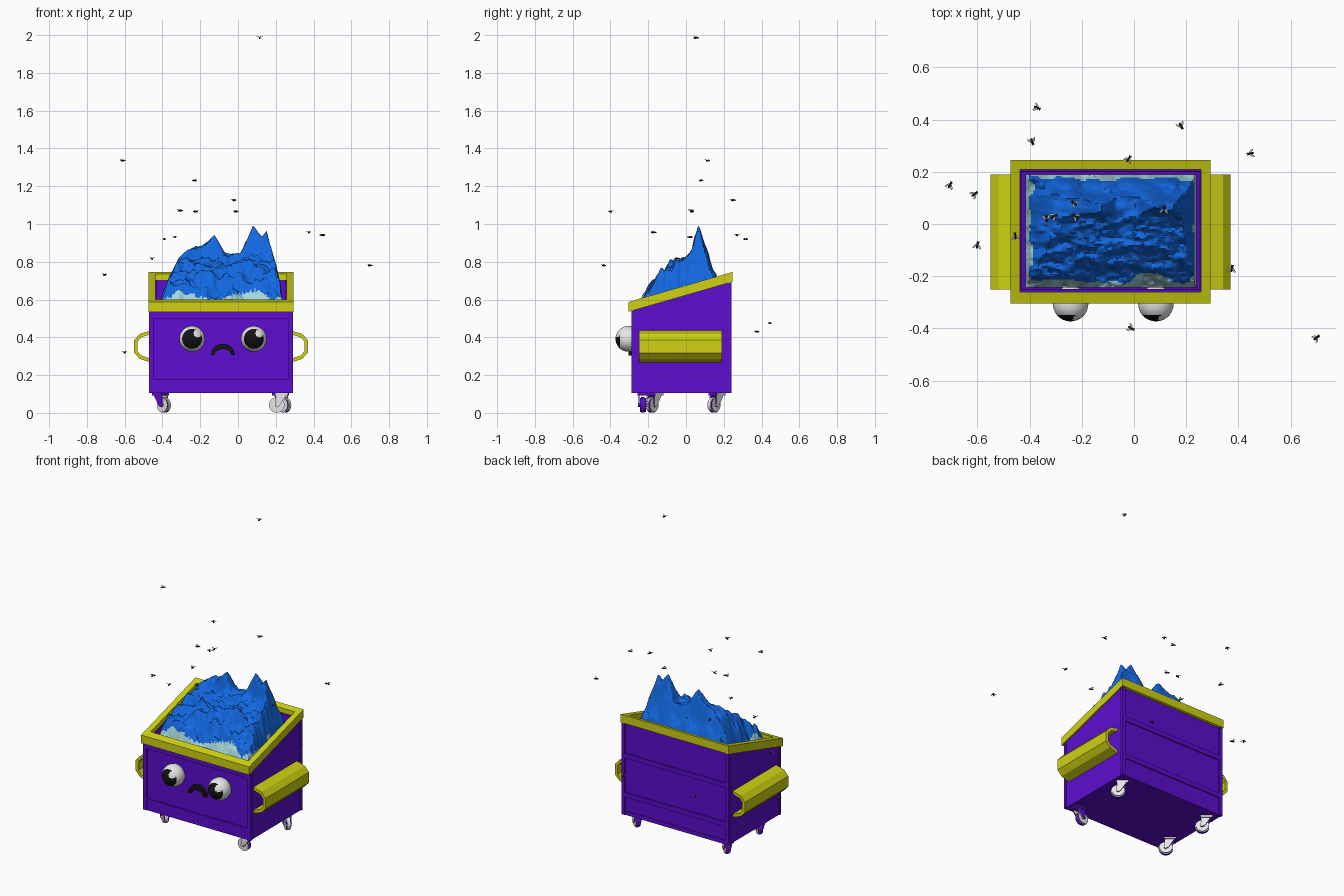
import bpy, bmesh, math, random
from math import radians, sin, cos, pi
from mathutils import Vector, Matrix, noise

if "Cube" in bpy.data.objects:
    bpy.data.objects.remove(bpy.data.objects["Cube"])
random.seed(4)
CX = -0.09  # centre line of the bin


def material(name, r, g, b):
    m = bpy.data.materials.new(name)
    m.use_nodes = True
    m.diffuse_color = (r, g, b, 1)
    m.node_tree.nodes["Principled BSDF"].inputs["Base Color"].default_value = (r, g, b, 1)
    return m


PURPLE = material("purple", 0.11, 0.004, 0.62)
YELLOW = material("yellow", 0.62, 0.64, 0.006)
BLUE = material("flame blue", 0.006, 0.14, 0.76)
TEAL = material("pale teal", 0.38, 0.68, 0.72)
WHITE = material("white", 0.8, 0.8, 0.8)
BLACK = material("black", 0.006, 0.006, 0.006)
RED = material("red", 0.5, 0.06, 0.03)
GREY = material("wing grey", 0.5, 0.5, 0.5)


def finish(name, bm, mats, smooth=None, recalc=True):
    if recalc:
        bmesh.ops.recalc_face_normals(bm, faces=bm.faces)
    me = bpy.data.meshes.new(name)
    bm.to_mesh(me)
    bm.free()
    for m in mats:
        me.materials.append(m)
    ob = bpy.data.objects.new(name, me)
    bpy.context.collection.objects.link(ob)
    if smooth:
        bpy.ops.object.select_all(action='DESELECT')
        ob.select_set(True)
        bpy.context.view_layer.objects.active = ob
        bpy.ops.object.shade_smooth_by_angle(angle=radians(smooth))
    return ob


def add_prism(bm, pts, lo, hi, axis="y", mat=0):
    """Extrude a flat outline along x or y; the second coordinate is z."""
    place = (lambda p, d: (p[0], d, p[1])) if axis == "y" else (lambda p, d: (d, p[0], p[1]))
    a = [bm.verts.new(place(p, lo)) for p in pts]
    b = [bm.verts.new(place(p, hi)) for p in pts]
    faces = [bm.faces.new(a), bm.faces.new(b[::-1])]
    n = len(pts)
    for i in range(n):
        faces.append(bm.faces.new((a[i], b[i], b[(i + 1) % n], a[(i + 1) % n])))
    for f in faces:
        f.material_index = mat
    return a + b


def add_box(bm, x0, x1, y0, y1, z0, z1):
    return add_prism(bm, [(x0, z0), (x1, z0), (x1, z1), (x0, z1)], y0, y1)


def rim_top(y):
    return 0.587 + 0.288 * (y + 0.305)


def lerp_table(t, table):
    for (a, u), (b, v) in zip(table, table[1:]):
        if t <= b:
            return u + (v - u) * max(0, (t - a) / (b - a))
    return table[-1][1]


# Sloped bin with a hollow top
F, B = -0.28, 0.232
bm = bmesh.new()
add_prism(bm, [(F, 0.105), (B, 0.105), (B, rim_top(B) - 0.03), (F, rim_top(F) - 0.03)],
          CX - 0.375, CX + 0.375, "x")
bmesh.ops.recalc_face_normals(bm, faces=bm.faces)
top = max(bm.faces, key=lambda f: f.calc_center_median().z)
bmesh.ops.inset_region(bm, faces=[top], thickness=0.046)
bmesh.ops.inset_region(bm, faces=[top], thickness=0.001)
bmesh.ops.translate(bm, verts=top.verts, vec=(0, 0, -0.2))
finish("bin_body", bm, [PURPLE])

# Corner posts and ribs
bm = bmesh.new()
for s in (-1, 1):
    x = CX + s * 0.368
    add_box(bm, x - 0.012, x + 0.012, F - 0.008, F + 0.01, 0.105, 0.54)
    add_box(bm, x - 0.012, x + 0.012, B - 0.01, B + 0.008, 0.105, 0.70)
finish("corner_posts", bm, [PURPLE])
bm = bmesh.new()
for y, z0, z1 in ((F, 0.105, 0.165), (F, 0.165, 0.18), (F, 0.5, 0.54),
                  (B, 0.105, 0.13), (B, 0.22, 0.25), (B, 0.47, 0.50)):
    d = 0.004 if z0 == 0.105 else 0.008
    add_box(bm, CX - 0.36, CX + 0.36, y - d, y + d, z0, z1)
finish("wall_ribs", bm, [PURPLE])

# Rim frame following the slope
bm = bmesh.new()
rings = []
for hx, y0, y1, dz in ((0.383, -0.305, 0.245, -0.052), (0.383, -0.305, 0.245, 0),
                       (0.346, -0.26, 0.208, 0), (0.346, -0.26, 0.208, -0.052)):
    rings.append([bm.verts.new((CX + sx * hx, y, rim_top(y) + dz))
                  for sx, y in ((-1, y0), (1, y0), (1, y1), (-1, y1))])
for i in range(4):
    r, q = rings[i], rings[(i + 1) % 4]
    for j in range(4):
        k = (j + 1) % 4
        bm.faces.new((r[j], r[k], q[k], q[j]))
finish("rim", bm, [YELLOW])

# Hollow lifting sleeves on both sides
outer = [(0.375, 0.435), (0.43, 0.418), (0.46, 0.385), (0.46, 0.318), (0.43, 0.286), (0.375, 0.268)]
inner = [(0.375, 0.415), (0.423, 0.4), (0.441, 0.378), (0.441, 0.325), (0.423, 0.304), (0.375, 0.288)]
for s, side in ((1, "left"), (-1, "right")):
    bm = bmesh.new()
    add_prism(bm, [(CX + s * x, z) for x, z in outer + inner[::-1]], -0.25, 0.19)
    finish(side + "_sleeve", bm, [YELLOW])

# Burning heap, pale near its foot
crest = [(-0.416, 0.54), (-0.40, 0.62), (-0.35, 0.74), (-0.31, 0.82), (-0.25, 0.87), (-0.19, 0.88),
         (-0.125, 0.94), (-0.07, 0.85), (0.01, 0.83), (0.045, 0.91), (0.08, 0.995), (0.125, 0.93),
         (0.152, 0.965), (0.19, 0.81), (0.225, 0.68), (0.239, 0.55)]
section = [(-0.243, 0.55), (-0.215, 0.62), (-0.165, 0.70), (-0.11, 0.75), (-0.06, 0.79),
           (-0.01, 0.81), (0.03, 0.85), (0.062, 1.0), (0.075, 0.97), (0.1, 0.87),
           (0.125, 0.78), (0.16, 0.70), (0.19, 0.57)]
bm = bmesh.new()
NX, NY = 90, 70
grid = []
for j in range(NY + 1):
    y = -0.243 + 0.433 * j / NY
    row = []
    for i in range(NX + 1):
        x = -0.416 + 0.655 * i / NX
        rough = noise.fractal(Vector((x * 11, y * 18, 3)), 0.8, 2.1, 4)
        wob = 0.012 * noise.noise(Vector((x * 9, y * 5, 7)))
        z = min(lerp_table(x, crest), lerp_table(y + wob, section))
        calm = min(1, abs(y - 0.062) / 0.06)
        z += rough * 0.045 * calm - 0.025 * calm * abs(noise.noise(Vector((x * 16, y * 9, 1))))
        row.append(bm.verts.new((x, y, max(z, 0.5))))
    grid.append(row)
for j in range(NY):
    for i in range(NX):
        f = bm.faces.new((grid[j][i], grid[j][i + 1], grid[j + 1][i + 1], grid[j + 1][i]))
        c = f.calc_center_median()
        f.material_index = int(c.z < 0.625 + 0.05 * noise.noise(c * 14))
finish("flames", bm, [BLUE, TEAL], 50, recalc=False)

# Eyes: pupil and glint chosen by face direction
look = Vector((0, -1, 0))
glint = Vector((0.42, -0.8, 0.42)).normalized()
for x, side in ((-0.243, "right"), (0.084, "left")):
    bm = bmesh.new()
    bmesh.ops.create_uvsphere(bm, u_segments=48, v_segments=32, radius=0.068)
    bmesh.ops.rotate(bm, verts=bm.verts, matrix=Matrix.Rotation(pi / 2, 3, 'X'))
    for f in bm.faces:
        d = f.calc_center_median().normalized()
        f.material_index = int(d.dot(look) > cos(radians(52)) and d.dot(glint) < cos(radians(18)))
    bmesh.ops.translate(bm, verts=bm.verts, vec=(x, -0.305, 0.392))
    finish(side + "_eye", bm, [WHITE, BLACK], 60)

# Frowning mouth
bm = bmesh.new()
arc = [radians(5 + 170 * i / 20) for i in range(21)]
pts = [(-0.08 + 0.064 * cos(a), 0.302 + 0.064 * sin(a)) for a in arc]
pts += [(-0.08 + 0.046 * cos(a), 0.302 + 0.036 * sin(a)) for a in reversed(arc)]
add_prism(bm, pts, -0.304, -0.27)
finish("mouth", bm, [BLACK])


# Swivel casters
def caster(name, x, y, turn):
    bm = bmesh.new()
    tilt = Matrix.Translation((0, 0, 0.042)) @ Matrix.Rotation(pi / 2, 4, 'X')
    for r, w in ((0.036, 0.03), (0.041, 0.018)):
        bmesh.ops.create_cone(bm, cap_ends=True, segments=28, radius1=r, radius2=r, depth=w, matrix=tilt)
    n = len(bm.faces)
    bmesh.ops.create_cone(bm, cap_ends=True, segments=12, radius1=0.01, radius2=0.01, depth=0.05, matrix=tilt)
    for s in (-1, 1):
        add_prism(bm, [(-0.01, 0.034), (0.012, 0.034), (0.055, 0.1), (-0.005, 0.1)], s * 0.021 - 0.003, s * 0.021 + 0.003)
    add_box(bm, -0.01, 0.06, -0.028, 0.028, 0.092, 0.107)
    bm.faces.ensure_lookup_table()
    for f in bm.faces[n:]:
        f.material_index = 1
    bmesh.ops.transform(bm, verts=bm.verts,
                        matrix=Matrix.Translation((x, y, 0)) @ Matrix.Rotation(turn, 4, 'Z'))
    finish(name, bm, [PURPLE, WHITE], 35)


caster("front_right_caster", -0.392, -0.18, radians(140))
caster("back_right_caster", -0.392, 0.148, radians(140))
caster("front_left_caster", 0.205, -0.228, 0)
caster("back_left_caster", 0.245, 0.148, radians(140))

# Flies circling the bin
flies = [(.115, .055, 1.985), (-.61, .115, 1.335), (-.23, .08, 1.23), (-.02, .25, 1.125),
         (-.305, .03, 1.07), (-.225, .03, 1.065), (-.01, -.4, 1.065), (-.39, .315, .92),
         (-.335, .02, .93), (.375, -.17, .955), (.445, .27, .94), (-.455, -.045, .815),
         (-.705, .15, .73), (.7, -.435, .78), (-.6, -.08, .32), (-.37, .445, .475), (.18, .375, .43)]


def blob(bm, pos, size, mat, turn=0):
    n = len(bm.faces)
    bmesh.ops.create_uvsphere(bm, u_segments=8, v_segments=6, radius=1, matrix=Matrix.Translation(pos)
                              @ Matrix.Rotation(turn, 4, 'Z') @ Matrix.Diagonal((*size, 1)))
    bm.faces.ensure_lookup_table()
    for f in bm.faces[n:]:
        f.material_index = mat


for i, pos in enumerate(flies):
    bm = bmesh.new()
    blob(bm, (-0.006, 0, 0), (0.009, 0.005, 0.005), 0)
    blob(bm, (0.005, 0, 0.001), (0.005, 0.005, 0.005), 0)
    for s in (-1, 1):
        blob(bm, (0.011, s * 0.003, 0.001), (0.003, 0.003, 0.003), 1)
        blob(bm, (-0.006, s * 0.009, 0.006), (0.011, 0.004, 0.001), 2, -s * 0.6)
    bmesh.ops.transform(bm, verts=bm.verts, matrix=Matrix.Translation(pos)
                        @ Matrix.Rotation(random.uniform(0, 2 * pi), 4, 'Z'))
    finish("fly_%02d" % (i + 1), bm, [BLACK, RED, GREY], 60)
